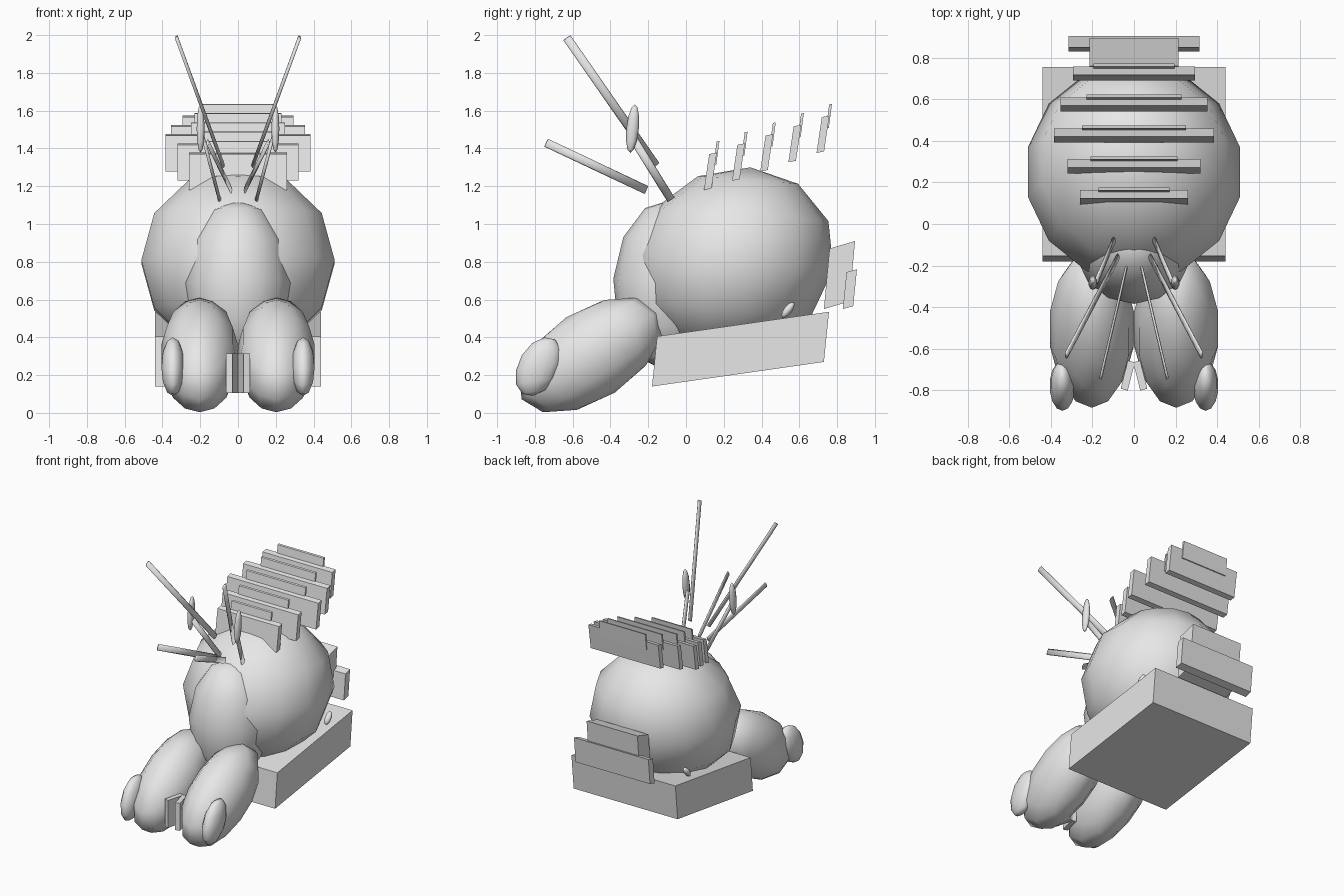
import bpy, bmesh
from mathutils import Matrix, Vector

cube = bpy.data.objects.get("Cube")
if cube:
    bpy.data.objects.remove(cube, do_unlink=True)

grey = bpy.data.materials.new("light_grey")
grey.use_nodes = True
grey.diffuse_color = (0.8, 0.8, 0.8, 1)
grey.node_tree.nodes["Principled BSDF"].inputs["Base Color"].default_value = (0.8, 0.8, 0.8, 1)


def finish(name, bm, smooth=False):
    bmesh.ops.recalc_face_normals(bm, faces=bm.faces)
    mesh = bpy.data.meshes.new(name)
    bm.to_mesh(mesh)
    bm.free()
    mesh.materials.append(grey)
    mesh.polygons.foreach_set("use_smooth", [smooth] * len(mesh.polygons))
    obj = bpy.data.objects.new(name, mesh)
    bpy.context.collection.objects.link(obj)
    return obj


def frame(centre, x_axis, y_axis, z_axis):
    """Affine matrix from a centre and three (possibly skewed) half axes."""
    m = Matrix((x_axis, y_axis, z_axis)).transposed().to_4x4()
    m.translation = centre
    return m


def ellipsoid(name, centre, rx, y_axis, z_axis, segments=14, rings=6):
    bm = bmesh.new()
    bmesh.ops.create_uvsphere(bm, u_segments=segments, v_segments=rings, radius=1)
    bm.transform(frame(centre, (rx, 0, 0), (0, *y_axis), (0, *z_axis)))
    return finish(name, bm, True)


def slab(name, half_width, corner, along, up):
    """Skewed box: a side-view parallelogram extruded symmetrically over x."""
    a, b, c = Vector((0, *corner)), Vector((0, *along)), Vector((0, *up))
    bm = bmesh.new()
    bmesh.ops.create_cube(bm, size=2)
    bm.transform(frame(a + b / 2 + c / 2, (half_width, 0, 0), b / 2, c / 2))
    return finish(name, bm)


def rod(name, start, end, thin, wide):
    """Flattened eight-sided rod, thin sideways."""
    p, q = Vector(start), Vector(end)
    d = q - p
    tall = d.cross(Vector((1, 0, 0))).normalized()
    side = tall.cross(d).normalized()
    bm = bmesh.new()
    bmesh.ops.create_cone(bm, cap_ends=True, segments=8, radius1=1, radius2=1, depth=2)
    bm.transform(frame((p + q) / 2, side * thin, tall * wide, d / 2))
    return finish(name, bm, True)


# Main masses
ellipsoid("body", (0, 0.25, 0.80), 0.525, (0.53, -0.04), (0.09, 0.50))
ellipsoid("neck", (0, -0.10, 0.68), 0.285, (0.285, -0.03), (0.03, 0.45))
slab("base", 0.44, (-0.18, 0.14), (0.91, 0.13), (0.027, 0.265))

# Rear blocks
slab("rear_block", 0.215, (0.73, 0.55), (0.135, 0.04), (0.03, 0.32))
slab("rear_plate", 0.315, (0.83, 0.55), (0.055, 0.015), (0.02, 0.195))

# Row of leaning panels, each with a smaller strip behind its top edge
for i, (wide, narrow) in enumerate([(0.26, 0.17), (0.32, 0.21), (0.385, 0.25),
                                    (0.355, 0.23), (0.295, 0.195)]):
    y, z = 0.095 + 0.149 * i, 1.18 + 0.049 * i
    slab(f"back_panel_{i + 1}", wide, (y, z), (0.04, 0.008), (0.028, 0.19))
    slab(f"back_strip_{i + 1}", narrow, (y + 0.05, z + 0.13), (0.015, 0.003), (0.017, 0.127))

# Paired parts
for s, side in ((1, "left"), (-1, "right")):
    ellipsoid(f"{side}_leg", (s * 0.203, -0.505, 0.307), 0.208, (0.365, 0.235), (-0.128, 0.2))
    ellipsoid(f"{side}_foot_pad", (s * 0.345, -0.78, 0.245), 0.062, (0.12, 0.02), (0.03, 0.155))

    # Small plate between the legs
    bm = bmesh.new()
    bmesh.ops.create_cube(bm, size=1)
    bm.transform(Matrix.Translation((s * 0.03, -0.73, 0.21))
                 @ Matrix.Rotation(s * 0.25, 4, "Z")
                 @ Matrix.Diagonal((0.035, 0.14, 0.21, 1)))
    finish(f"{side}_inner_plate", bm)

    rod(f"{side}_long_antenna", (s * 0.078, -0.16, 1.31), (s * 0.325, -0.63, 1.985), 0.009, 0.023)
    rod(f"{side}_short_antenna", (s * 0.037, -0.21, 1.18), (s * 0.16, -0.74, 1.43), 0.007, 0.023)
    rod(f"{side}_stalk", (s * 0.098, -0.08, 1.13), (s * 0.185, -0.285, 1.46), 0.009, 0.022)
    ellipsoid(f"{side}_stalk_tip", (s * 0.198, -0.283, 1.505), 0.022,
              (0.033, 0), (0.012, 0.128), 10, 6)
    ellipsoid(f"{side}_pin", (s * 0.385, 0.54, 0.545), 0.025, (0.018, -0.012), (0.03, 0.04), 8, 6)
